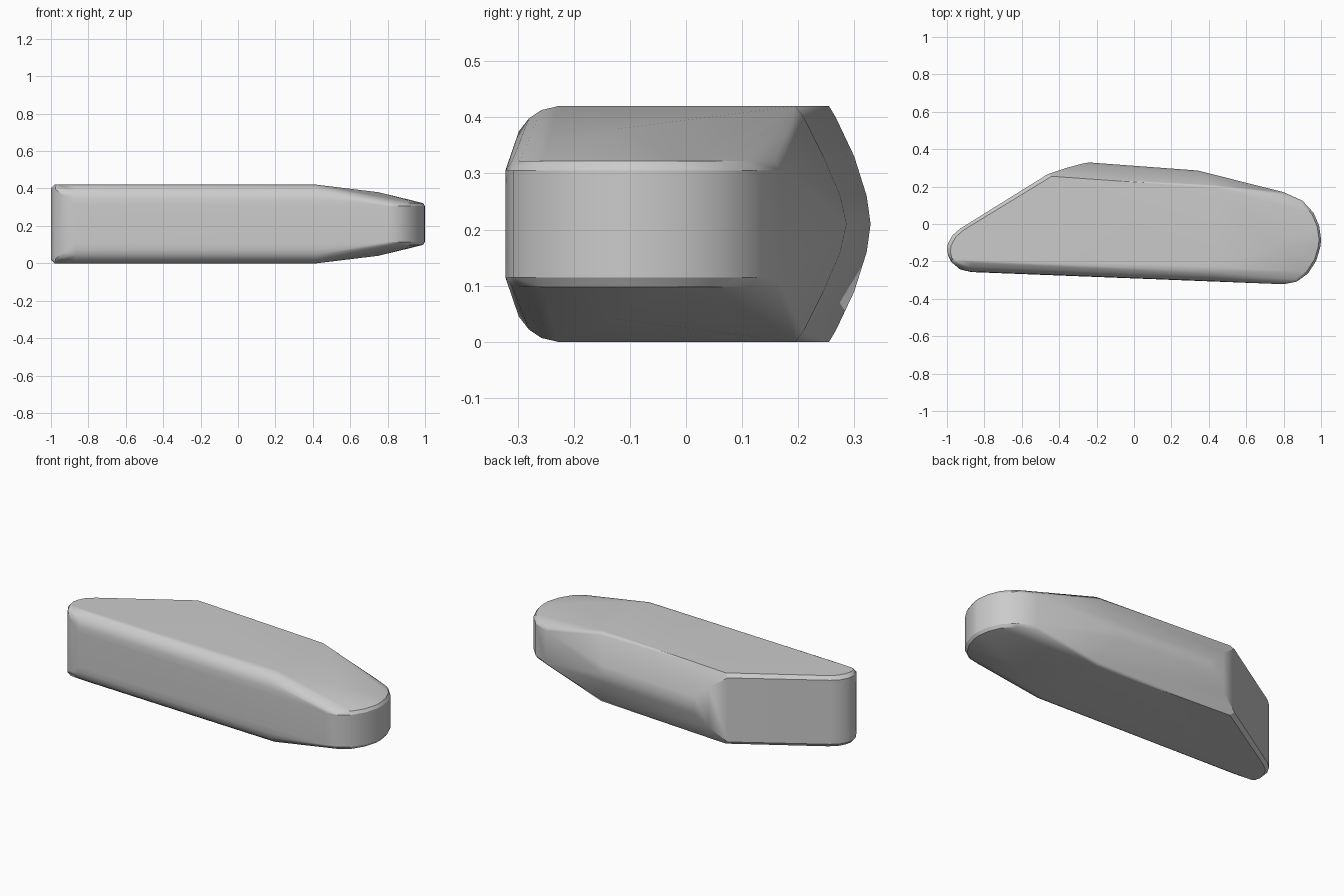
import bpy, bmesh
from math import radians

cube = bpy.data.objects.get("Cube")
if cube:
    bpy.data.objects.remove(cube, do_unlink=True)

MID = 0.21      # middle height
HALF = 0.21     # half thickness
points = []


def pair(x, y, h):
    """Add a point above and below the middle plane."""
    for s in (1, -1):
        points.append((x, y, MID + s * h))


# Front long edge: rounded section at both ends (inset from wall, half height)
ROUND = [(0.08, HALF), (0.05, 0.203), (0.028, 0.188), (0.01, 0.165), (0.003, 0.135), (0, 0.10)]
for x, wall in ((-0.87, -0.257), (0.42, -0.308)):
    for inset, h in ROUND:
        pair(x, wall + inset, h)

# Back long edge: bulging section from top edge to widest line
for x, y, h in [(-0.44, 0.255, HALF), (-0.46, 0.267, 0.19), (-0.36, 0.300, 0.12),
                (-0.28, 0.322, 0.05), (-0.24, 0.329, 0),
                (0.42, 0.195, HALF), (0.41, 0.21, 0.19), (0.38, 0.245, 0.12),
                (0.35, 0.275, 0.05), (0.34, 0.286, 0)]:
    pair(x, y, h)

# Narrow end: upright wall with a small chamfer
for x, y in [(-0.93, -0.025), (-0.97, -0.06), (-0.995, -0.105), (-1, -0.14), (-0.992, -0.175)]:
    pair(x, y, 0.19)
    pair(x + 0.018, y - 0.008, HALF)
pair(-0.975, -0.205, 0.185)
pair(-0.955, -0.19, HALF)
pair(-0.93, -0.243, 0.15)

# Rounded tip: upright band with a small chamfered rim and a raised crown
for x, y in [(0.8, -0.322), (0.87, -0.308), (0.93, -0.265), (0.975, -0.195), (0.997, -0.12),
             (1, -0.08), (0.99, -0.01), (0.96, 0.06), (0.9, 0.125), (0.8, 0.17)]:
    pair(x, y, 0.095)
    pair(0.78 + (x - 0.78) * 0.95, -0.08 + (y + 0.08) * 0.95, 0.112)
pair(0.75, -0.12, 0.17)

# Skin the sections into one solid
bm = bmesh.new()
for p in points:
    bm.verts.new(p)
bmesh.ops.remove_doubles(bm, verts=bm.verts, dist=0.0005)
hull = bmesh.ops.convex_hull(bm, input=bm.verts)
bmesh.ops.delete(bm, geom=[v for v in bm.verts if not v.link_faces], context="VERTS")
bmesh.ops.dissolve_limit(bm, angle_limit=radians(1), verts=bm.verts, edges=bm.edges)
bmesh.ops.recalc_face_normals(bm, faces=bm.faces)
mesh = bpy.data.meshes.new("body")
bm.to_mesh(mesh)
bm.free()

body = bpy.data.objects.new("body", mesh)
bpy.context.collection.objects.link(body)

# Plain grey material
GREY = (0.6, 0.6, 0.6, 1)
mat = bpy.data.materials.new("grey")
mat.use_nodes = True
mat.diffuse_color = GREY
mat.node_tree.nodes["Principled BSDF"].inputs["Base Color"].default_value = GREY
mesh.materials.append(mat)

# Smooth shading with crisp creases and flat large faces
bpy.ops.object.select_all(action="DESELECT")
body.select_set(True)
bpy.context.view_layer.objects.active = body
bpy.ops.object.shade_smooth_by_angle(angle=radians(30))
normals = body.modifiers.new("even_shading", "WEIGHTED_NORMAL")
normals.keep_sharp = True
